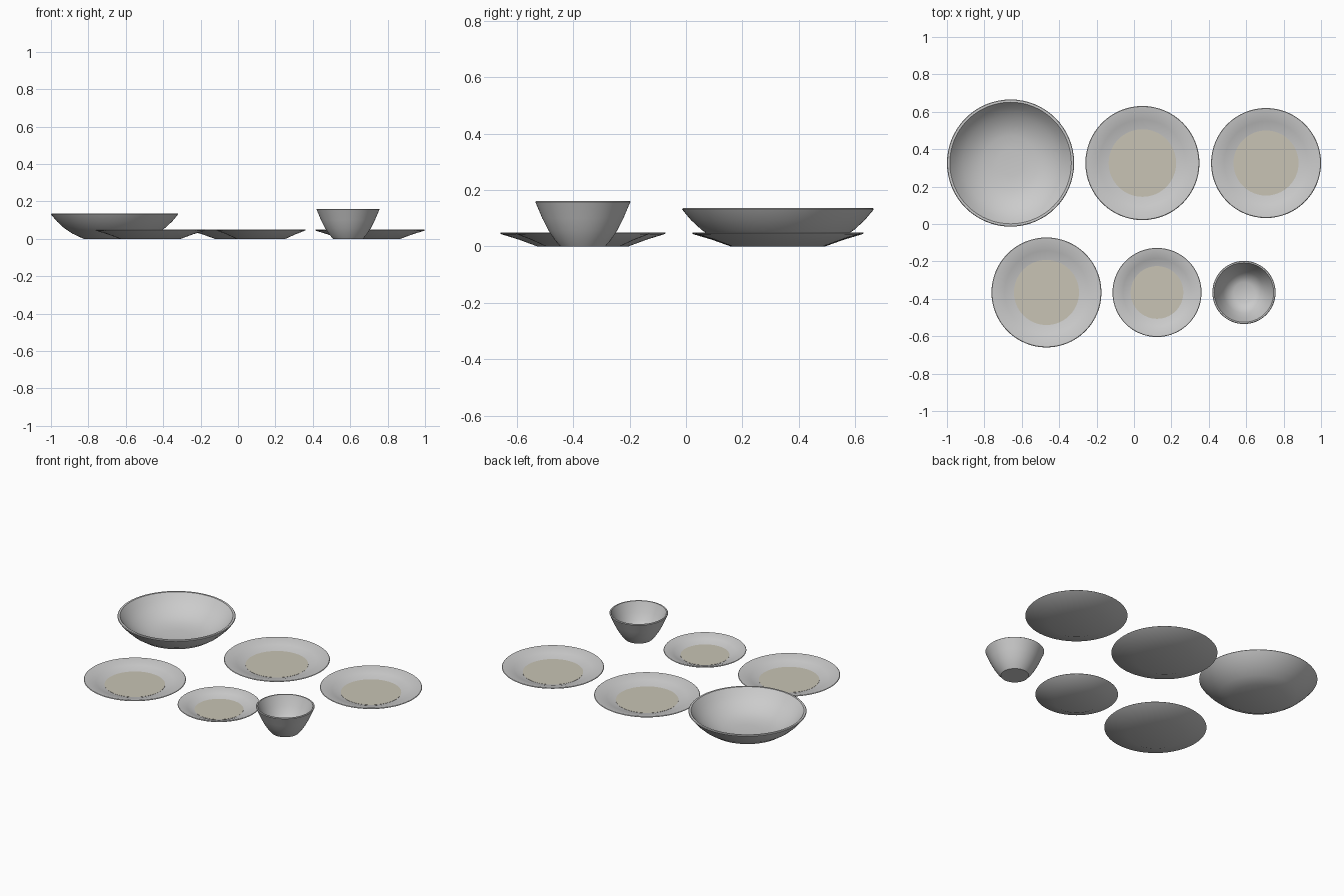
import bpy, bmesh, math

if "Cube" in bpy.data.objects:
    bpy.data.objects.remove(bpy.data.objects["Cube"])

SEGS = 64


def lathe(name, profile, x, y):
    """Spin a closed (radius, z) profile about a vertical axis at x, y."""
    bm = bmesh.new()
    vs = [bm.verts.new((r, 0, z)) for r, z in profile]
    edges = [bm.edges.new(p) for p in zip(vs, vs[1:])]
    bmesh.ops.spin(bm, geom=vs + edges, cent=(0, 0, 0), axis=(0, 0, 1),
                   angle=2 * math.pi, steps=SEGS)
    bmesh.ops.remove_doubles(bm, verts=bm.verts, dist=1e-5)
    bmesh.ops.recalc_face_normals(bm, faces=bm.faces)
    mesh = bpy.data.meshes.new(name)
    bm.to_mesh(mesh)
    bm.free()
    ob = bpy.data.objects.new(name, mesh)
    bpy.context.collection.objects.link(ob)
    ob.location = (x, y, 0)
    bpy.ops.object.select_all(action='DESELECT')
    ob.select_set(True)
    bpy.context.view_layer.objects.active = ob
    bpy.ops.object.shade_smooth_by_angle(angle=math.radians(35))
    return ob


beige = bpy.data.materials.new("beige_centre")
beige.diffuse_color = (0.58, 0.55, 0.46, 1)
beige.use_nodes = True
beige.node_tree.nodes["Principled BSDF"].inputs["Base Color"].default_value = beige.diffuse_color


def plate(name, x, y, r):
    # Base, well wall and flared rim, then the inside surface
    lathe(name, [(0, 0), (r * 0.55, 0), (r * 0.77, 0.024), (r * 0.98, 0.043),
                 (r, 0.047), (r * 0.99, 0.05), (r * 0.97, 0.05),
                 (r * 0.76, 0.033), (r * 0.55, 0.011), (0, 0.01)], x, y)
    # Coloured centre disc
    d = r * 0.592
    disc = lathe(name + "_centre", [(0, 0.010), (d, 0.010), (d, 0.0165),
                                    (0, 0.0165)], x, y)
    disc.data.materials.append(beige)


# Back row
lathe("serving_bowl",
      [(0, 0), (0.165, 0), (0.225, 0.028), (0.27, 0.058), (0.308, 0.093),
       (0.335, 0.125), (0.34, 0.132), (0.337, 0.136), (0.325, 0.136),
       (0.32, 0.13), (0.294, 0.098), (0.255, 0.066), (0.205, 0.037),
       (0.145, 0.018), (0.07, 0.013), (0, 0.012)], -0.66, 0.326)
plate("large_plate", 0.045, 0.326, 0.305)
plate("dinner_plate_back", 0.706, 0.326, 0.294)

# Front row
plate("dinner_plate_front", -0.468, -0.366, 0.294)
plate("side_plate", 0.123, -0.366, 0.238)
lathe("small_bowl",
      [(0, 0), (0.08, 0), (0.099, 0.022), (0.122, 0.057), (0.144, 0.1),
       (0.166, 0.152), (0.169, 0.158), (0.166, 0.161), (0.159, 0.161),
       (0.156, 0.153), (0.134, 0.102), (0.11, 0.06), (0.085, 0.03),
       (0.055, 0.017), (0, 0.013)], 0.588, -0.366)
